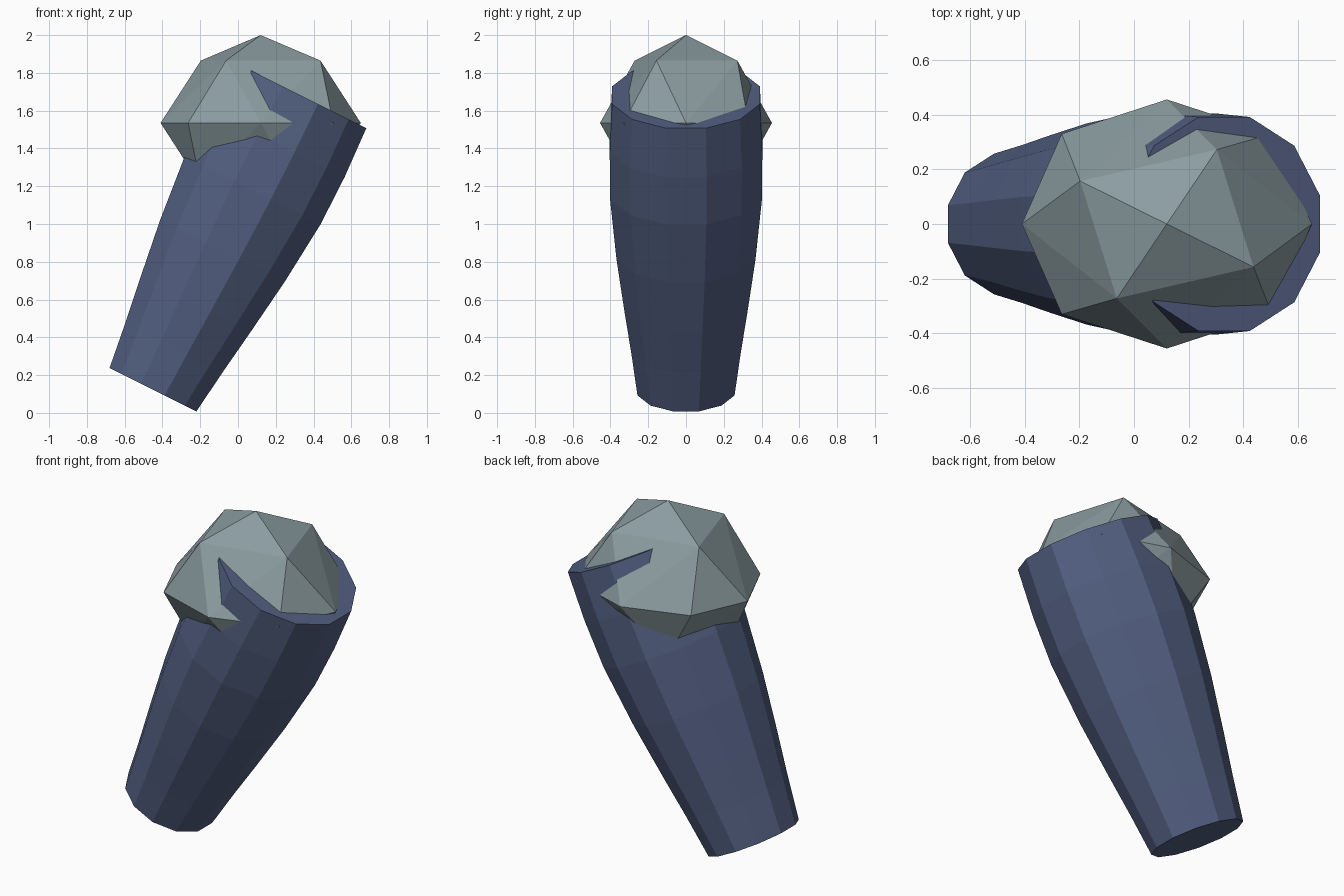
import bpy, bmesh, math
from mathutils import Vector

if "Cube" in bpy.data.objects:
    bpy.data.objects.remove(bpy.data.objects["Cube"])


def material(name, rgb):
    m = bpy.data.materials.new(name)
    m.diffuse_color = (*rgb, 1)
    m.use_nodes = True
    m.node_tree.nodes["Principled BSDF"].inputs["Base Color"].default_value = m.diffuse_color
    return m


def finish(name, bm, mat):
    bmesh.ops.recalc_face_normals(bm, faces=bm.faces)
    mesh = bpy.data.meshes.new(name)
    bm.to_mesh(mesh)
    bm.free()
    mesh.materials.append(mat)
    obj = bpy.data.objects.new(name, mesh)
    bpy.context.collection.objects.link(obj)
    return obj


blue = material("slate blue", (0.085, 0.115, 0.22))
grey = material("stone grey", (0.26, 0.335, 0.355))

# Tilted twelve-sided sleeve: (distance along axis, half width across flats)
rings = [(0, .257), (.25, .289), (.5, .325), (.82, .368),
         (1.18, .402), (1.46, .404), (1.743, .391)]
base = Vector((-.45, 0, .123))
axis = Vector((1, 0, 2)).normalized()
side = Vector((2, 0, -1)).normalized()
bm = bmesh.new()
loops = []
for t, w in rings:
    r = w / math.cos(math.pi / 12)
    loop = []
    for i in range(12):
        a = math.radians(15 + 30 * i)
        loop.append(bm.verts.new(base + axis * t + side * r * math.cos(a)
                                 + Vector((0, r * math.sin(a), 0))))
    loops.append(loop)
for lo, hi in zip(loops, loops[1:]):
    for i in range(12):
        j = (i + 1) % 12
        bm.faces.new((lo[i], lo[j], hi[j], hi[i]))
bm.faces.new(loops[0])
bm.faces.new(loops[-1])
finish("sleeve", bm, blue)

# Faceted ball: poles, an eight-point equator and two twisted four-point rings
centre = Vector((.12, 0, 1.535))
size = Vector((.53, .455, .465))
bm = bmesh.new()


def ball_ring(count, start, radius, height):
    for i in range(count):
        a = math.radians(start + 360 * i / count)
        unit = Vector((radius * math.cos(a), radius * math.sin(a), height))
        bm.verts.new(centre + unit * size)


ball_ring(1, 0, 0, 1)
ball_ring(4, 60, .69, .71)
ball_ring(4, 0, 1, 0)
ball_ring(4, 45, 1.025, 0)
ball_ring(4, 30, .69, -.71)
ball_ring(1, 0, 0, -1)
bmesh.ops.convex_hull(bm, input=bm.verts)
finish("faceted_ball", bm, grey)
